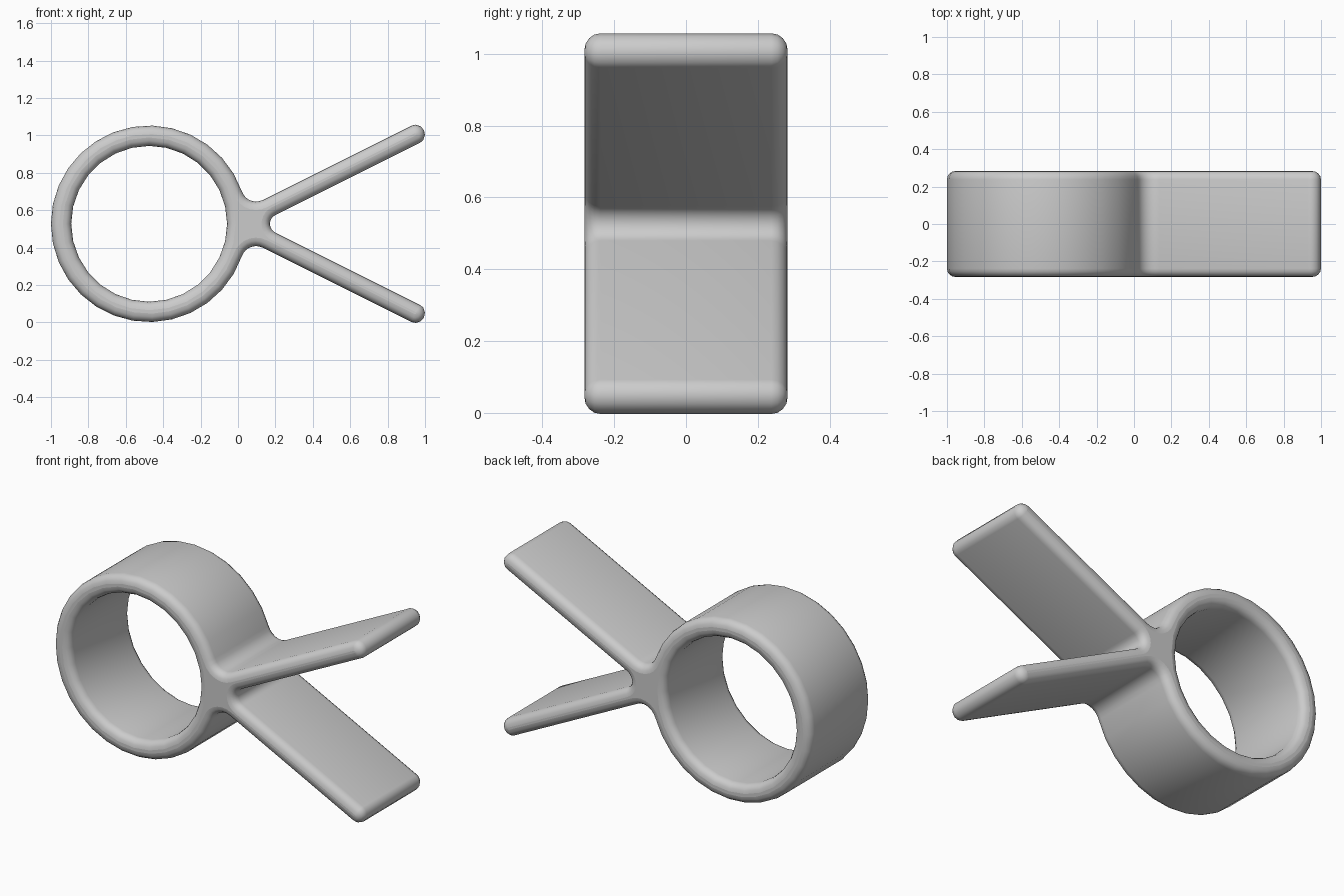
import bpy
from math import cos, sin, atan, atan2, pi, sqrt, radians
from mathutils import Vector, Matrix

cube = bpy.data.objects.get("Cube")
if cube:
    bpy.data.objects.remove(cube)

# Core outline dimensions; the rounded edge grows every wall outward by EDGE
EDGE = 0.045
HALF_WIDTH = 0.283
MID_Z = 0.527
RING = Vector((-0.475, 0.0))
R_OUT, R_IN = 0.525 - EDGE, 0.417 + EDGE
BLADE_HALF = 0.051 - EDGE
SLOPE = atan(0.5)
ROOT = Vector((-0.008, 0.0))
TIP_X = 0.947
FILLET = 0.08 + EDGE
CROTCH = 0.052 + EDGE


def arc(centre, radius, start, end, steps):
    angles = [start + (end - start) * i / steps for i in range(steps + 1)]
    return [centre + radius * Vector((cos(a), sin(a))) for a in angles]


# Fillet that blends the ring into the upper side of the blade
along = Vector((cos(SLOPE), sin(SLOPE)))
normal = Vector((-sin(SLOPE), cos(SLOPE)))
rel = RING - ROOT
h = BLADE_HALF + FILLET
t = rel.dot(along) + sqrt((R_OUT + FILLET) ** 2 - (h - rel.dot(normal)) ** 2)
fillet_centre = ROOT + along * t + normal * h
to_fillet = fillet_centre - RING
join = atan2(to_fillet.y, to_fillet.x)

# Blade tip and the rounded crotch between both blades
tip = ROOT + along * ((TIP_X - ROOT.x) / cos(SLOPE))
crotch_centre = ROOT + Vector(((BLADE_HALF + CROTCH) / sin(SLOPE), 0))

upper = arc(RING, R_OUT, pi, join, 14)
upper += arc(fillet_centre, FILLET, join + pi, SLOPE + 1.5 * pi, 7)[1:]
upper += arc(tip, BLADE_HALF, SLOPE + pi / 2, SLOPE - pi / 2, 6)
upper += arc(crotch_centre, CROTCH, SLOPE + pi / 2, pi, 5)
lower = [Vector((p.x, -p.y)) for p in reversed(upper[1:-1])]
hole = arc(RING, R_IN, 0, 2 * pi, 28)[:-1]

# Extruded profile with rounded edges
profile = bpy.data.curves.new("ring_clip", "CURVE")
profile.dimensions = "2D"
profile.fill_mode = "BOTH"
profile.extrude = HALF_WIDTH - EDGE
profile.bevel_depth = EDGE
profile.bevel_resolution = 3
for loop in (upper + lower, hole):
    spline = profile.splines.new("POLY")
    spline.points.add(len(loop) - 1)
    for point, p in zip(spline.points, loop):
        point.co = (p.x, p.y, 0, 1)
    spline.use_cyclic_u = True

clip = bpy.data.objects.new("ring_clip", profile)
bpy.context.collection.objects.link(clip)
bpy.ops.object.select_all(action="DESELECT")
clip.select_set(True)
bpy.context.view_layer.objects.active = clip
bpy.ops.object.convert(target="MESH")
clip = bpy.context.object
clip.data.transform(Matrix.Translation((0, 0, MID_Z)) @ Matrix.Rotation(pi / 2, 4, "X"))
bpy.ops.object.shade_smooth_by_angle(angle=radians(40))

# Plain grey plastic
grey = bpy.data.materials.new("light_grey")
grey.use_nodes = True
colour = (0.6, 0.6, 0.6, 1)
grey.diffuse_color = colour
grey.node_tree.nodes["Principled BSDF"].inputs["Base Color"].default_value = colour
clip.data.materials.clear()
clip.data.materials.append(grey)
